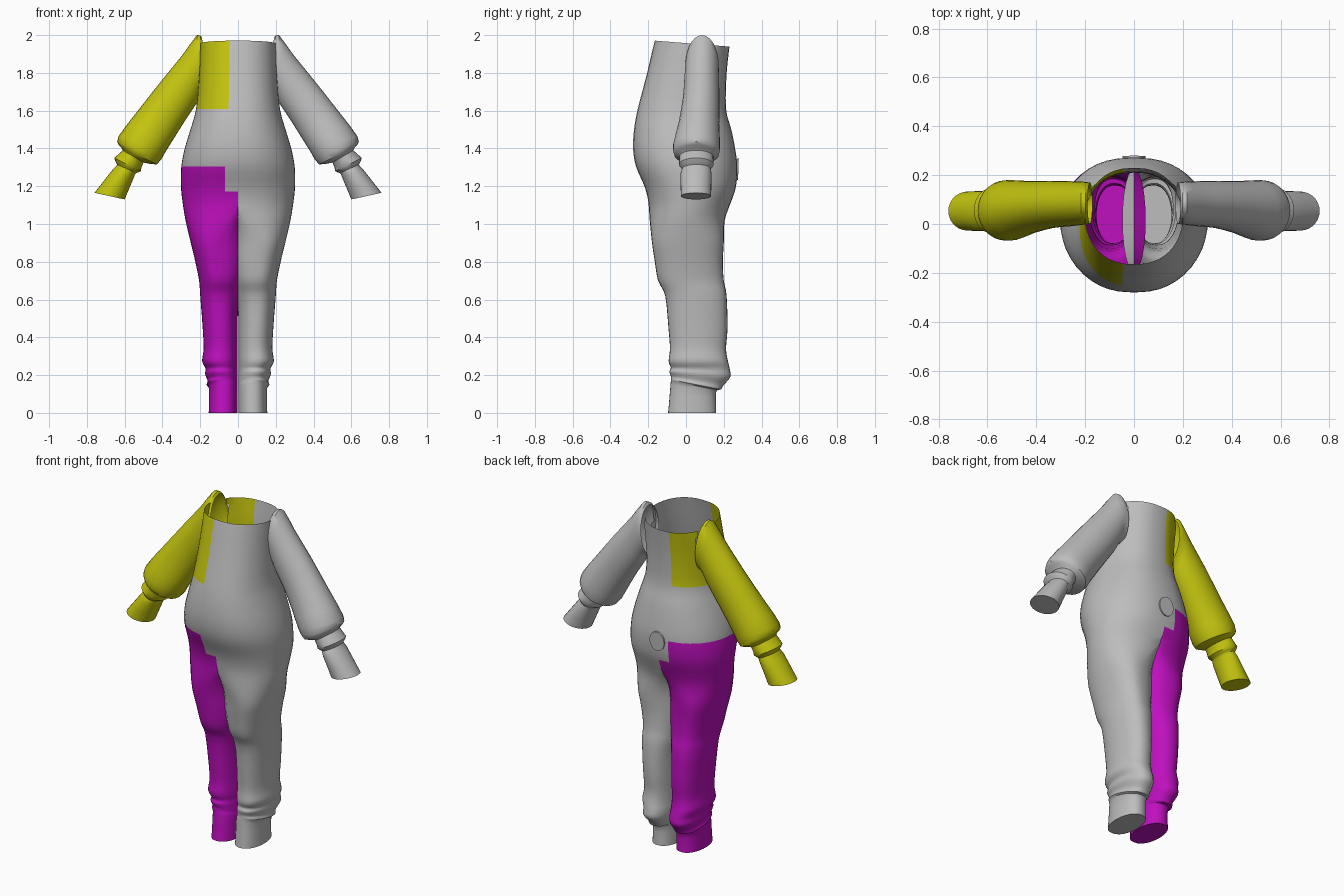
import bpy, bmesh
from math import sin, cos, pi, radians, copysign
from mathutils import Vector

old = bpy.data.objects.get("Cube")
if old:
    bpy.data.objects.remove(old, do_unlink=True)


def material(name, rgb):
    m = bpy.data.materials.new(name)
    m.use_nodes = True
    m.diffuse_color = (*rgb, 1)
    bsdf = m.node_tree.nodes["Principled BSDF"]
    bsdf.inputs["Base Color"].default_value = (*rgb, 1)
    bsdf.inputs["Roughness"].default_value = 0.8
    return m


GREY = material("soft grey", (0.51, 0.51, 0.51))
YELLOW = material("mustard yellow", (0.55, 0.55, 0.005))
MAGENTA = material("magenta", (0.52, 0.005, 0.52))


def resample(rows, steps):
    """Catmull-Rom through the rows, keeping each row."""
    rows = [Vector(r) for r in rows]
    out = []
    for i in range(len(rows) - 1):
        a, b = rows[max(i - 1, 0)], rows[i]
        c, d = rows[i + 1], rows[min(i + 2, len(rows) - 1)]
        for k in range(steps):
            t = k / steps
            out.append(b + (c - a) * (t / 2)
                       + (a - b * 2.5 + c * 2 - d / 2) * t ** 2
                       + (b * 3 - a - c * 3 + d) * (t ** 3 / 2))
    return out + [rows[-1]]


def finish(bm, name, mats, angle=40):
    mesh = bpy.data.meshes.new(name)
    bm.to_mesh(mesh)
    bm.free()
    ob = bpy.data.objects.new(name, mesh)
    bpy.context.collection.objects.link(ob)
    for m in mats:
        mesh.materials.append(m)
    bpy.ops.object.select_all(action="DESELECT")
    ob.select_set(True)
    bpy.context.view_layer.objects.active = ob
    bpy.ops.object.shade_smooth_by_angle(angle=radians(angle))
    return ob


def power(v, e):
    return copysign(abs(v) ** e, v)


def smooth(a, b, v):
    t = min(max((v - a) / (b - a), 0), 1)
    return t * t * (3 - 2 * t)


# Body outline: height, half width, front y, back y
CROTCH, HIP, CHEST = 1.12, 1.305, 1.61
upper = [(1.955, .2, -.165, .23), (1.8, .205, -.205, .215), (CHEST, .222, -.255, .212),
         (1.5, .252, -.275, .24), (1.4, .282, -.28, .26), (HIP, .3, -.265, .272),
         (1.2, .302, -.22, .265), (CROTCH, .294, -.2, .24)]
lower = [(1.02, .278, -.192, .205), (.9, .25, -.18, .2), (.8, .226, -.165, .195),
         (.7, .206, -.148, .2), (.62, .2, -.11, .215), (.45, .187, -.093, .22),
         (.34, .182, -.085, .212), (.275, .19, -.092, .222), (.235, .172, -.08, .232),
         (.205, .174, -.088, .235), (.17, .16, -.08, .2), (.15, .166, -.08, .185),
         (.13, .154, -.082, .16), (0, .155, -.095, .16)]
STEPS = 3
rings = resample(upper + lower, STEPS)
crotch_ring = (len(upper) - 1) * STEPS
angles = [-90, -80] + [-80 + 160 * i / 20 for i in range(1, 20)] + [80, 90]
OUT, INN = len(angles), 11


def body_half(bm, side):
    grid = []
    for i, (z, w, yf, yb) in enumerate(rings):
        mid, ry = (yf + yb) / 2, (yb - yf) / 2
        split = smooth(CROTCH, .88, z)
        c = w / 2 * split
        inner = .002 - .05 * smooth(.5, .85, z)
        tilt = .2 * max(0, 1 - abs(z - .15) / .1) + .08 * smooth(1.75, 1.95, z)
        ring = []
        for a in angles:
            t = radians(a)
            x = c + (w - c) * power(cos(t), .85) if abs(a) < 90 else c
            ring.append((x, mid + ry * sin(t)))
        # inside of the leg, flat on the seam at the crotch
        for k in range(1, INN + 1):
            t = pi / 2 - pi * k / (INN + 1)
            x = c + (inner - c) * cos(t) ** .85 if i > crotch_ring else 0
            ring.append((x, mid + ry * sin(t)))
        if i < crotch_ring:
            ring = ring[:OUT]
        grid.append([bm.verts.new((side * x, y, z - tilt * (y - mid))) for x, y in ring])
    for i in range(len(grid) - 1):
        a, b = grid[i], grid[i + 1]
        n = OUT + INN if i >= crotch_ring else OUT - 1
        for j in range(n):
            k = (j + 1) % len(b)
            quad = [a[j], a[k], b[k], b[j]]
            mid = sum((v.co for v in quad), Vector()) / 4
            # armhole
            if mid.z > 1.76 and abs(mid.y - .085) < .06 and 1 < j < OUT - 3:
                for v in quad:
                    v.co.x = side * max(abs(v.co.x), .17)
                continue
            f = bm.faces.new(quad if side < 0 else quad[::-1])
            # coloured panels on the right half
            centre_strip = j in (0, OUT - 2)
            if side < 0:
                if mid.z > CHEST and not centre_strip:
                    f.material_index = 1
                elif mid.z < HIP and (not centre_strip or mid.z < 1.18):
                    f.material_index = 2
    # sole
    sole = bm.faces.new(grid[-1])
    sole.material_index = 2 if side < 0 else 0


bm = bmesh.new()
for side in (1, -1):
    body_half(bm, side)
bmesh.ops.remove_doubles(bm, verts=bm.verts, dist=1e-4)
bmesh.ops.delete(bm, geom=[v for v in bm.verts if not v.link_faces], context="VERTS")
bmesh.ops.recalc_face_normals(bm, faces=bm.faces)
finish(bm, "body_suit", (GREY, YELLOW, MAGENTA))

# Sleeve sections: outer x, outer z, inner x, inner z, centre y, half depth
sleeve = [(.19, 1.985, .17, 1.7, .085, .085), (.217, 2.0, .2, 1.68, .085, .088),
          (.29, 1.9, .225, 1.63, .083, .092), (.4, 1.765, .275, 1.555, .08, .097),
          (.53, 1.6, .335, 1.46, .068, .108), (.632, 1.465, .385, 1.38, .056, .124),
          (.632, 1.42, .43, 1.315, .056, .118), (.61, 1.39, .5, 1.325, .055, .09),
          (.655, 1.35, .515, 1.28, .055, .092), (.64, 1.315, .54, 1.27, .055, .075),
          (.662, 1.29, .552, 1.245, .053, .082), (.76, 1.165, .6, 1.13, .053, .08)]


def make_sleeve(name, side, mat):
    bm = bmesh.new()
    n, loops = 28, []
    for ox, oz, ix, iz, yc, ry in resample(sleeve, 2):
        mid = Vector((ox + ix, 0, oz + iz)) / 2
        arm = Vector((ox - ix, 0, oz - iz)) / 2
        loop = []
        for k in range(n):
            t = 2 * pi * k / n
            p = mid + arm * cos(t)
            loop.append(bm.verts.new((side * p.x, yc + ry * sin(t), p.z)))
        loops.append(loop)
    for a, b in zip(loops, loops[1:]):
        for k in range(n):
            m = (k + 1) % n
            bm.faces.new((a[k], a[m], b[m], b[k]))
    bm.faces.new(loops[-1])
    bmesh.ops.recalc_face_normals(bm, faces=bm.faces)
    finish(bm, name, [mat])


make_sleeve("left_sleeve", 1, GREY)
make_sleeve("right_sleeve", -1, YELLOW)

# Tail patch, a thin oval on the back
bm = bmesh.new()
bmesh.ops.create_cone(bm, cap_ends=True, segments=24, radius1=.048, radius2=.048, depth=.009)
tail = finish(bm, "tail_patch", [GREY])
tail.scale = (1, 1.2, 1)
tail.rotation_euler = (radians(88), 0, 0)
tail.location = (0, .273, 1.29)
